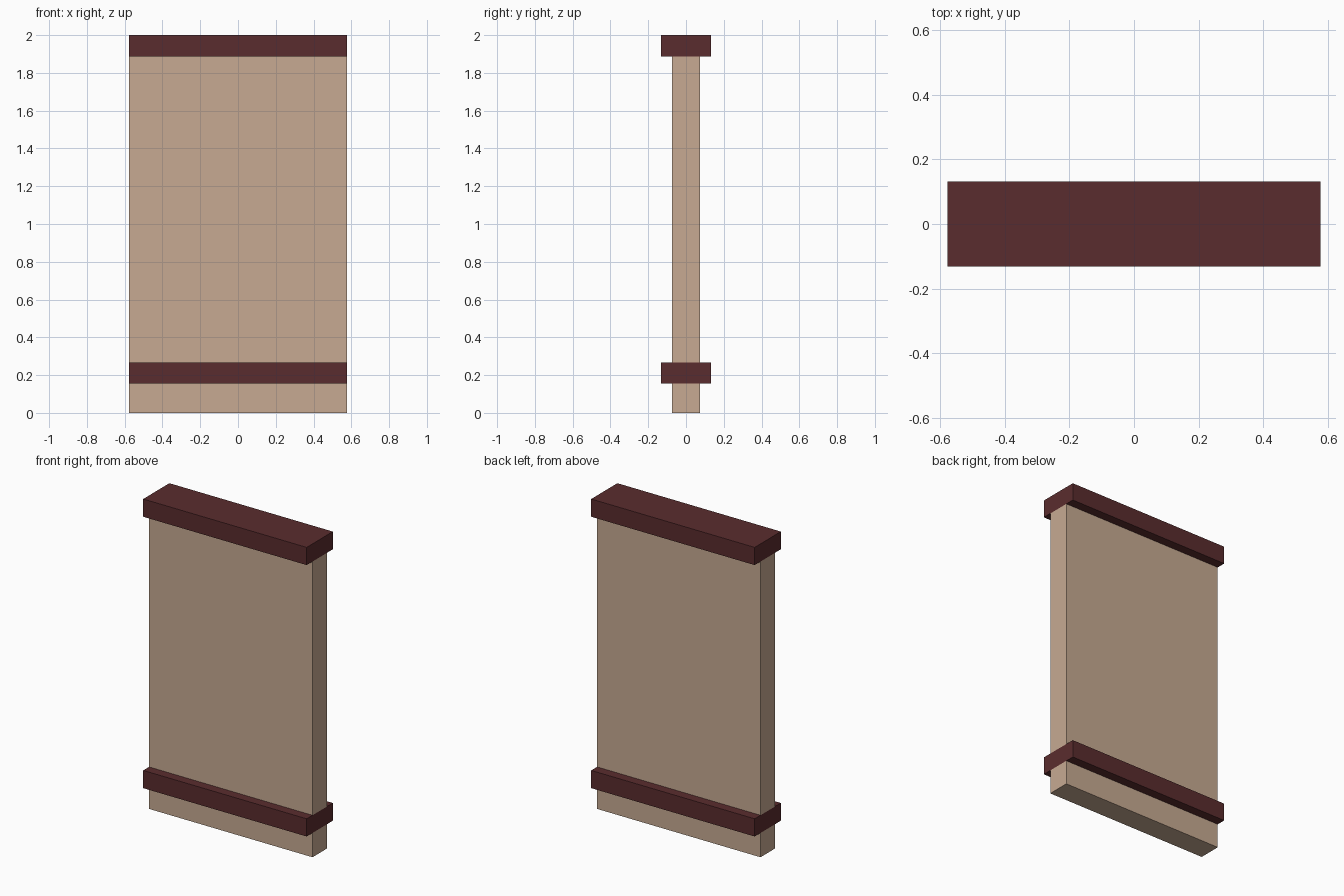
import bpy, bmesh
from mathutils import Vector

if "Cube" in bpy.data.objects:
    bpy.data.objects.remove(bpy.data.objects["Cube"])


def material(name, rgb):
    """Flat colour given as 0-255 sRGB, stored linear."""
    m = bpy.data.materials.new(name)
    lin = [((c / 255 + 0.055) / 1.055) ** 2.4 for c in rgb]
    m.diffuse_color = (*lin, 1.0)
    m.use_nodes = True
    m.node_tree.nodes["Principled BSDF"].inputs["Base Color"].default_value = m.diffuse_color
    return m


def box(name, half_x, half_y, z0, z1, mat):
    bm = bmesh.new()
    bmesh.ops.create_cube(bm, size=2.0)
    bmesh.ops.scale(bm, vec=Vector((half_x, half_y, (z1 - z0) / 2)), verts=bm.verts)
    bmesh.ops.translate(bm, vec=Vector((0, 0, (z0 + z1) / 2)), verts=bm.verts)
    me = bpy.data.meshes.new(name)
    bm.to_mesh(me)
    bm.free()
    me.materials.append(mat)
    ob = bpy.data.objects.new(name, me)
    bpy.context.collection.objects.link(ob)
    return ob


plaster = material("tan plaster", (199, 170, 146))
timber = material("dark red timber", (90, 44, 46))

HALF_W = 0.577
WALL_Y, TRIM_Y = 0.073, 0.132

# Wall, split at the lower rail so the flush ends do not overlap
box("wall_base", HALF_W, WALL_Y, 0.0, 0.155, plaster)
box("wall_panel", HALF_W, WALL_Y, 0.268, 1.887, plaster)

# Projecting timber rails
box("lower_rail", HALF_W, TRIM_Y, 0.155, 0.268, timber)
box("top_rail", HALF_W, TRIM_Y, 1.887, 2.0, timber)
